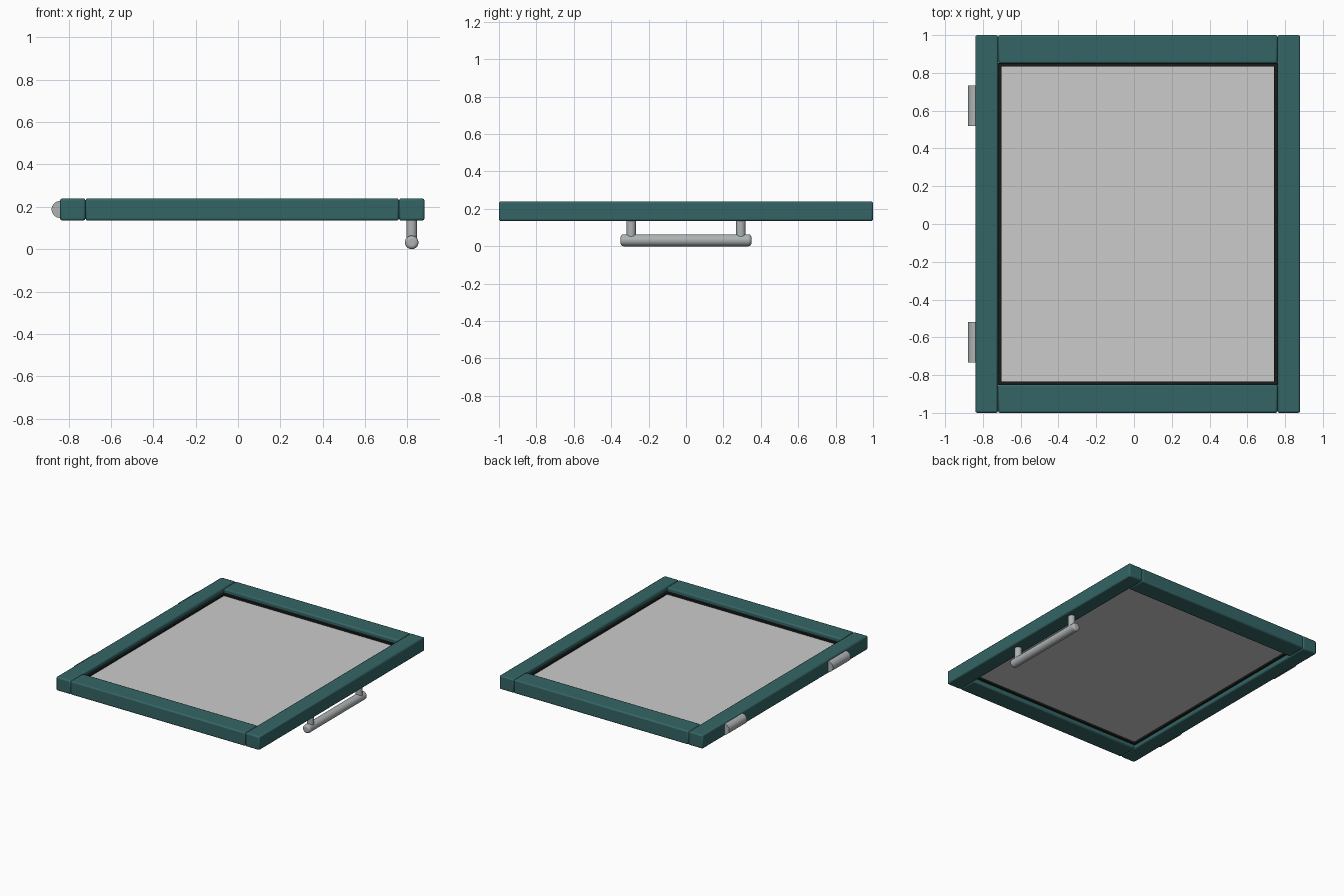
import bpy, math

if "Cube" in bpy.data.objects:
    bpy.data.objects.remove(bpy.data.objects["Cube"])

def material(name, rgb):
    m = bpy.data.materials.new(name)
    m.diffuse_color = (*rgb, 1)
    m.use_nodes = True
    m.node_tree.nodes["Principled BSDF"].inputs["Base Color"].default_value = m.diffuse_color
    return m

TEAL = material("teal_paint", (0.035, 0.13, 0.13))
RUBBER = material("black_rubber", (0.01, 0.012, 0.012))
GLASS = material("pale_glass", (0.66, 0.69, 0.69))
STEEL = material("steel", (0.42, 0.45, 0.45))

def finish(ob, name, mat, bevel=0, segments=2):
    ob.name = name
    ob.data.materials.append(mat)
    if bevel:
        b = ob.modifiers.new("bevel", "BEVEL")
        b.width, b.segments, b.limit_method = bevel, segments, "ANGLE"
        b.angle_limit = math.radians(40)
    bpy.ops.object.shade_smooth_by_angle(angle=math.radians(35))
    return ob

def box(name, x, y, z, mat, bevel=0):
    """Box from (low, high) ranges on each axis."""
    bpy.ops.mesh.primitive_cube_add(size=1, location=[sum(r) / 2 for r in (x, y, z)])
    ob = bpy.context.object
    ob.scale = [r[1] - r[0] for r in (x, y, z)]
    bpy.ops.object.transform_apply(location=False, rotation=False, scale=True)
    return finish(ob, name, mat, bevel)

def rod(name, loc, radius, length, mat, along_y=True, bevel=0):
    bpy.ops.mesh.primitive_cylinder_add(vertices=32, radius=radius, depth=length, location=loc,
                                        rotation=(math.pi / 2 if along_y else 0, 0, 0))
    return finish(bpy.context.object, name, mat, bevel, 3)

Z = (0.135, 0.24)      # frame thickness
MID = sum(Z) / 2
L, R = -0.72, 0.76     # inner edges of the stiles

# Frame stiles
box("left_stile", (L - 0.12, L), (-1, 1), Z, TEAL, 0.01)
box("right_stile", (R, R + 0.12), (-1, 1), Z, TEAL, 0.01)

for side, s in (("upper", 1), ("lower", -1)):
    # Frame rails
    box(side + "_rail", (L, R), sorted((s * 0.85, s)), Z, TEAL, 0.01)
    # Gasket strips along the rails
    box(side + "_gasket", (L, R), sorted((s * 0.833, s * 0.852)), (MID - 0.022, MID + 0.022), RUBBER)
    # Hinge barrels
    rod(side + "_hinge", (-0.84, s * 0.627, MID), 0.04, 0.215, STEEL)
    # Handle posts
    rod(side + "_handle_post", (0.82, s * 0.293, 0.088), 0.025, 0.11, STEEL, along_y=False)

# Gasket strips along the stiles
for side, x in (("left", (L - 0.002, L + 0.018)), ("right", (R - 0.018, R + 0.002))):
    box(side + "_gasket", x, (-0.85, 0.85), (MID - 0.022, MID + 0.022), RUBBER)

# Glass pane
box("glass_pane", (L + 0.005, R - 0.005), (-0.845, 0.845), (MID - 0.009, MID + 0.009), GLASS)

# Handle bar
rod("handle_bar", (0.82, 0, 0.032), 0.032, 0.7, STEEL, bevel=0.015)
